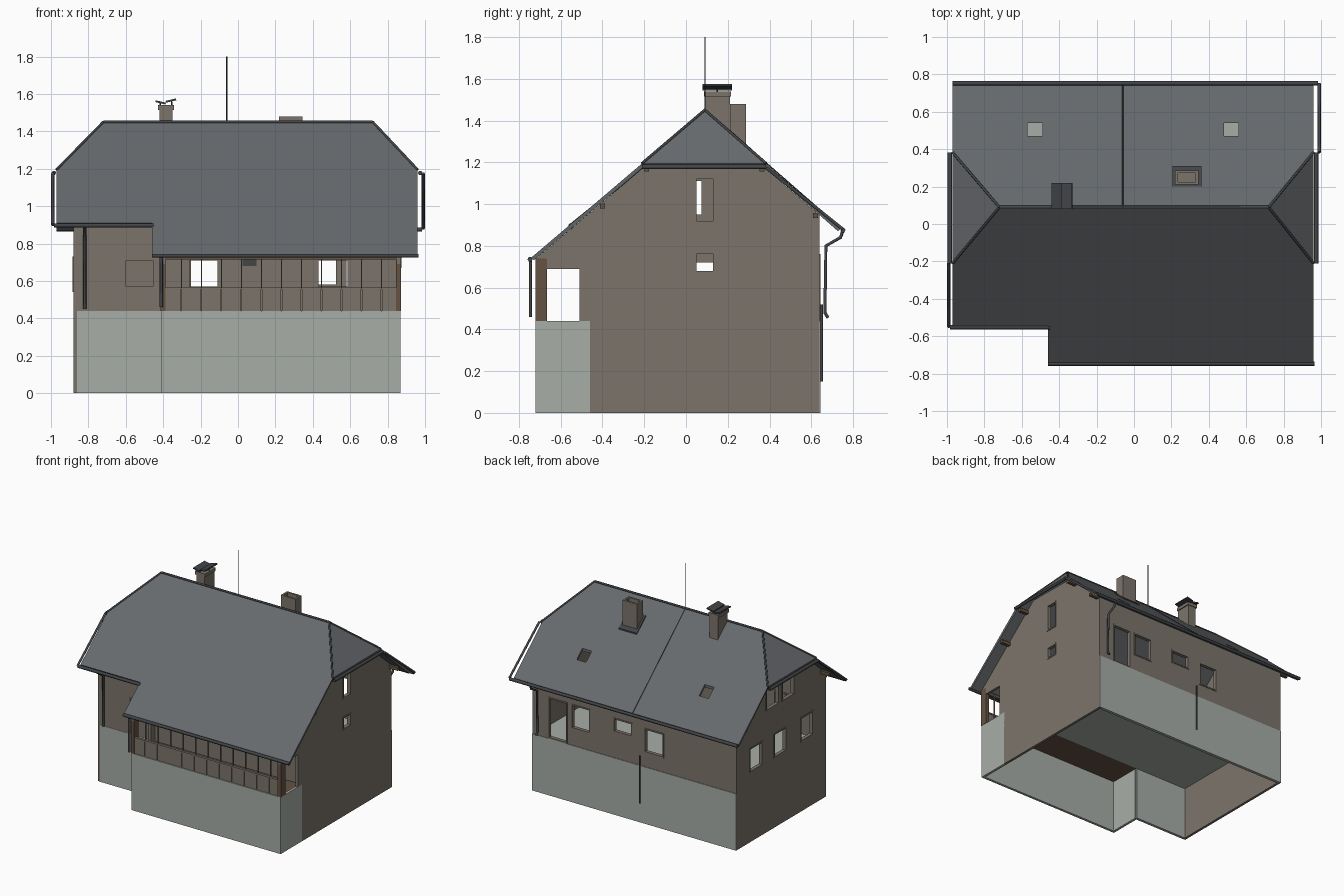
import bpy, bmesh
from mathutils import Vector

if "Cube" in bpy.data.objects:
    bpy.data.objects.remove(bpy.data.objects["Cube"], do_unlink=True)


def material(name, rgb):
    m = bpy.data.materials.new(name)
    m.use_nodes = True
    m.diffuse_color = (*rgb, 1)
    m.node_tree.nodes["Principled BSDF"].inputs["Base Color"].default_value = (*rgb, 1)
    return m


SIDING = material("weathered_siding", (.20, .175, .145))
PLASTER = material("pale_plaster", (.39, .42, .39))
SLATE = material("grey_slate", (.135, .145, .155))
METAL = material("dark_metal", (.055, .058, .064))
WOOD = material("brown_wood", (.13, .085, .055))


def finish(name, bm, mat):
    me = bpy.data.meshes.new(name)
    bm.to_mesh(me)
    bm.free()
    me.materials.append(mat)
    ob = bpy.data.objects.new(name, me)
    bpy.context.collection.objects.link(ob)
    return ob


def box(name, lo, hi, mat):
    bm = bmesh.new()
    bmesh.ops.create_cube(bm, size=1)
    for v in bm.verts:
        v.co = Vector([l + (c + .5) * (h - l) for c, l, h in zip(v.co, lo, hi)])
    return finish(name, bm, mat)


def prism(name, outline, x0, x1, mat):
    """Extrude a (y, z) outline along x."""
    bm = bmesh.new()
    face = bm.faces.new([bm.verts.new((x0, y, z)) for y, z in outline])
    new = bmesh.ops.extrude_face_region(bm, geom=[face])["geom"]
    bmesh.ops.translate(bm, vec=(x1 - x0, 0, 0),
                        verts=[g for g in new if isinstance(g, bmesh.types.BMVert)])
    bmesh.ops.recalc_face_normals(bm, faces=bm.faces)
    return finish(name, bm, mat)


def tube(name, points, radius, mat):
    cu = bpy.data.curves.new(name, "CURVE")
    cu.dimensions = "3D"
    cu.bevel_depth, cu.bevel_resolution, cu.use_fill_caps = radius, 1, True
    sp = cu.splines.new("POLY")
    sp.points.add(len(points) - 1)
    for p, co in zip(sp.points, points):
        p.co = (*co, 1)
    cu.materials.append(mat)
    ob = bpy.data.objects.new(name, cu)
    bpy.context.collection.objects.link(ob)
    select(ob)
    bpy.ops.object.convert(target="MESH")
    return ob


def select(ob):
    bpy.ops.object.select_all(action="DESELECT")
    ob.select_set(True)
    bpy.context.view_layer.objects.active = ob


def apply(ob, mod):
    select(ob)
    bpy.ops.object.modifier_apply(modifier=mod.name)


def cut(ob, lo, hi):
    cutter = box("cutter", lo, hi, ob.data.materials[0])
    cutter.hide_render = True
    mod = ob.modifiers.new("opening", "BOOLEAN")
    mod.operation, mod.solver, mod.object = "DIFFERENCE", "EXACT", cutter
    apply(ob, mod)
    bpy.data.objects.remove(cutter, do_unlink=True)


def window(wall, axis, pos, a0, a1, z0, z1):
    """Cut an opening through a wall and trim it with a slim frame."""
    def span(u0, u1, w0, w1, d):
        lo, hi = [u0, pos - d, w0], [u1, pos + d, w1]
        if axis == "x":
            lo[:2], hi[:2] = lo[1::-1], hi[1::-1]
        return lo, hi
    cut(wall, *span(a0, a1, z0, z1, .1))
    t = .01
    for part in ((a0 - t, a0, z0 - t, z1 + t), (a1, a1 + t, z0 - t, z1 + t),
                 (a0, a1, z0 - t, z0), (a0, a1, z1, z1 + t)):
        box("window_frame", *span(*part, .014), SIDING)


# Roof slopes: height as a function of depth
RIDGE_Y, RIDGE_Z, T = .09, 1.45, .018


def slope(y):
    return RIDGE_Z - (.85 * (RIDGE_Y - y) if y < RIDGE_Y else .872 * (y - RIDGE_Y))


def under(y):
    return y, slope(y) - .025


HIP_F, HIP_B = -.21, .383
XL, XR, RX = -.97, .96, .72

# Half-hipped roof with stepped front eave
bm = bmesh.new()
corner = {}


def rv(x, y):
    if (x, y) not in corner:
        corner[x, y] = bm.verts.new((x, y, slope(y)))
    return corner[x, y]


for ring in (
    [(XL, HIP_F), (XL, -.545), (-.46, -.545), (-.46, -.74), (XR, -.74), (XR, HIP_F),
     (RX, RIDGE_Y), (-RX, RIDGE_Y)],
    [(XL, HIP_B), (-RX, RIDGE_Y), (RX, RIDGE_Y), (XR, HIP_B), (XR, .74), (XL, .74)],
    [(XL, HIP_B), (XL, HIP_F), (-RX, RIDGE_Y)],
    [(XR, HIP_F), (XR, HIP_B), (RX, RIDGE_Y)],
):
    bm.faces.new([rv(*p) for p in ring])
bm.normal_update()
bmesh.ops.reverse_faces(bm, faces=[f for f in bm.faces if f.normal.z < 0])
roof = finish("roof", bm, SLATE)
solid = roof.modifiers.new("thickness", "SOLIDIFY")
solid.thickness, solid.offset = T, -1
apply(roof, solid)
for x in (-.57, .48):
    cut(roof, (x, .47, .9), (x + .08, .54, 1.3))

# Ridge and hip caps
tube("ridge_cap", [(-RX, RIDGE_Y, RIDGE_Z), (RX, RIDGE_Y, RIDGE_Z)], .008, METAL)
for x, rx in ((XL, -RX), (XR, RX)):
    for y in (HIP_F, HIP_B):
        tube("hip_cap", [(x, y, slope(y)), (rx, RIDGE_Y, RIDGE_Z)], .007, METAL)

# Gable walls
gable = [(-.46, 0), (.64, 0), under(.64), under(.3), under(-.12), under(-.46)]
left_gable = prism("left_gable", gable, .85, .87, SIDING)
right_gable = prism("right_gable", gable, -.88, -.86, SIDING)
window(left_gable, "x", .86, .05, .13, .92, 1.12)
window(left_gable, "x", .86, .05, .13, .68, .76)
for a0, a1, z0, z1 in ((.33, .47, .55, .72), (.04, .175, .55, .72), (-.29, -.155, .55, .72),
                       (.13, .27, .95, 1.11), (-.06, .075, .95, 1.11)):
    window(right_gable, "x", -.87, a0, a1, z0, z1)

# Front and back walls: plaster below, siding above
BASE = .44
box("back_base", (-.86, .62, 0), (.85, .642, BASE), PLASTER)
box("back_base_trim", (-.88, .64, 0), (.87, .644, BASE), PLASTER)
back = box("back_wall", (-.86, .62, BASE), (.85, .64, .945), SIDING)
for a0, a1, z0, z1 in ((.58, .725, .45, .75), (.38, .525, .58, .75),
                       (.02, .165, .65, .74), (-.25, -.10, .56, .73)):
    window(back, "y", .63, a0, a1, z0, z1)
box("front_base", (-.86, -.462, 0), (-.40, -.44, BASE), PLASTER)
front = box("front_wall", (-.86, -.46, BASE), (.85, -.44, .95), SIDING)
for a0, a1 in ((-.60, -.455), (-.26, -.11), (.43, .585)):
    window(front, "y", -.45, a0, a1, .57, .71)
box("wall_vent", (.025, -.468, .68), (.10, -.46, .74), METAL)
box("floor_slab", (-.86, -.44, .42), (.85, .62, BASE), PLASTER)

# Balcony base, floor and ends
box("balcony_base", (-.41, -.72, 0), (.87, -.70, BASE), PLASTER)
box("balcony_floor", (-.39, -.70, .42), (.85, -.44, BASE - .005), WOOD)
end = [(-.46, BASE), (-.51, BASE), (-.51, .69), (-.72, .69), under(-.72), under(-.46)]
for x in (-.41, .85):
    box("balcony_base_end", (x, -.70, 0), (x + .02, -.455, BASE), PLASTER)
    prism("balcony_end_boarding", end, x, x + .02, SIDING)
    box("balcony_post", (x - .005, -.72, BASE), (x + .022, -.665, .74), WOOD)
box("eave_beam", (-.41, -.715, .715), (.87, -.695, .74), WOOD)

# Railing boards and slim uprights
STEP = .107
for i in range(12):
    x = -.41 + i * STEP
    box("railing_board", (x + .002, -.712, BASE), (min(x + STEP, .868) - .002, -.70, .56), SIDING)
    if i:
        box("railing_upright", (x - .003, -.70, BASE), (x + .003, -.69, .73), SIDING)
box("handrail", (-.40, -.715, .556), (.86, -.695, .566), SIDING)

# Purlin ends below the verges
for y in (-.40, HIP_F + .02, HIP_B - .02, .62):
    z = slope(y) - .03
    for x0, x1 in ((-.955, -.86), (.85, .945)):
        box("purlin_end", (x0, y - .012, z - .025), (x1, y + .012, z), WOOD)

# Chimneys
box("capped_chimney", (-.42, .09, 1.30), (-.35, .21, 1.52), SIDING)
box("chimney_collar", (-.428, .085, 1.515), (-.342, .215, 1.54), SIDING)
for s in (-1, 1):
    tube("cap_leg", [(-.385 + s * .03, .15, 1.53), (-.385 + s * .03, .15, 1.56)], .004, METAL)
    bm = bmesh.new()
    bm.faces.new([bm.verts.new(p) for p in (
        (-.385, .08, 1.553), (-.385, .22, 1.553),
        (-.385 + s * .055, .22, 1.566), (-.385 + s * .055, .08, 1.566))])
    cap = finish("chimney_cap", bm, METAL)
    apply(cap, cap.modifiers.new("thickness", "SOLIDIFY"))
stack = box("open_chimney", (.22, .21, 1.20), (.345, .287, 1.48), SIDING)
cut(stack, (.235, .225, 1.42), (.33, .272, 1.6))
prism("chimney_flashing", [(.2, slope(.2)), (.31, slope(.31)), (.31, slope(.31) + .01),
                           (.2, slope(.2) + .01)], .205, .36, METAL)

# Gutters
G = .012
tube("front_gutter", [(-.46, -.747, .735), (.965, -.747, .735)], G, METAL)
tube("side_front_gutter", [(-.985, -.552, .897), (-.45, -.552, .897)], G, METAL)
tube("back_gutter", [(-.97, .752, .875), (.985, .752, .875)], G, METAL)
for x in (XL - .014, XR + .014):
    tube("hip_gutter", [(x, HIP_F, 1.178), (x, HIP_B, 1.178)], G, METAL)

# Downpipes
P = .009
tube("verge_pipe", [(-.99, HIP_F, 1.175), (-.99, -.55, .9)], P, METAL)
tube("verge_pipe", [(.99, HIP_B, 1.175), (.99, .75, .88)], P, METAL)
tube("front_downpipe", [(-.82, -.55, .89), (-.82, -.48, .84), (-.82, -.48, .45)], P, METAL)
tube("balcony_downpipe", [(-.41, -.745, .735), (-.41, -.745, .46)], P, METAL)
tube("back_downpipe", [(.81, .75, .87), (.81, .74, .84), (.81, .67, .80), (.81, .665, .48),
                       (.81, .68, .455)], P, METAL)

# Antenna and earthing cable
AX = -.06
tube("antenna", [(AX, RIDGE_Y, 1.43), (AX, RIDGE_Y, 1.8)], .003, METAL)
tube("roof_cable", [(AX, RIDGE_Y, RIDGE_Z + .004), (AX, .74, slope(.74) + .004)], .003, METAL)
tube("earthing_rod", [(AX, .65, .15), (AX, .65, .52)], .006, METAL)
